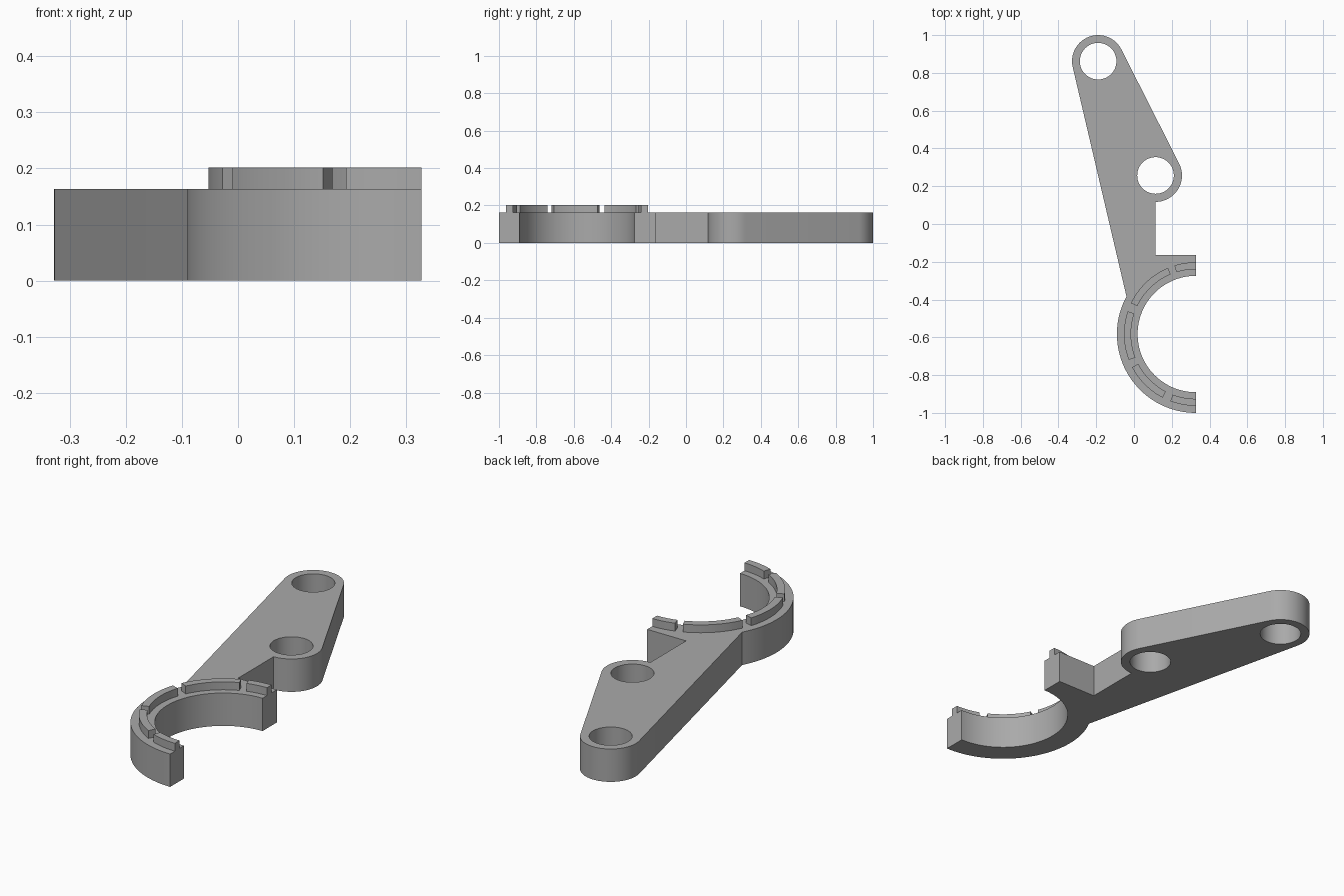
import bpy, bmesh
from math import radians, sin, cos, pi

cube = bpy.data.objects.get("Cube")
if cube:
    bpy.data.objects.remove(cube)

GREY = (0.4, 0.4, 0.4, 1)
metal = bpy.data.materials.new("plain grey")
metal.use_nodes = True
metal.diffuse_color = GREY
metal.node_tree.nodes["Principled BSDF"].inputs["Base Color"].default_value = GREY

BODY_TOP, RIB_TOP = 0.163, 0.202
CLAMP = (0.327, -0.5825)      # clamp ring centre
TIP = (-0.19, 0.862)          # far pivot centre
ELBOW = (0.114, 0.257)        # near pivot centre


def arc(centre, radius, start, end, steps):
    """Points along an arc, angles in degrees."""
    angles = [radians(start + (end - start) * i / steps) for i in range(steps + 1)]
    return [(centre[0] + radius * cos(a), centre[1] + radius * sin(a)) for a in angles]


def circle(centre, radius, steps=48):
    return arc(centre, radius, 0, 360, steps)[:-1]


def plate(name, loops, bottom, top):
    """Fill an outline (with optional holes) and extrude it upwards."""
    bm = bmesh.new()
    edges = []
    for loop in loops:
        verts = [bm.verts.new((x, y, bottom)) for x, y in loop]
        edges += [bm.edges.new((v, verts[i - 1])) for i, v in enumerate(verts)]
    bmesh.ops.triangle_fill(bm, edges=edges, use_beauty=True, normal=(0, 0, 1))
    grown = bmesh.ops.extrude_face_region(bm, geom=bm.faces[:], use_keep_orig=True)
    moved = [g for g in grown["geom"] if isinstance(g, bmesh.types.BMVert)]
    bmesh.ops.translate(bm, verts=moved, vec=(0, 0, top - bottom))
    bmesh.ops.recalc_face_normals(bm, faces=bm.faces[:])
    mesh = bpy.data.meshes.new(name)
    bm.to_mesh(mesh)
    bm.free()
    mesh.materials.append(metal)
    obj = bpy.data.objects.new(name, mesh)
    bpy.context.collection.objects.link(obj)
    bpy.ops.object.select_all(action='DESELECT')
    obj.select_set(True)
    bpy.context.view_layer.objects.active = obj
    bpy.ops.object.shade_smooth_by_angle(angle=radians(30))
    return obj


# Arm and half clamp ring in one outline, with two pivot holes
outline = arc(CLAMP, 0.4175, 270, 151.5, 40)
outline += arc(TIP, 0.138, 193, 26.7, 32)
outline += arc(ELBOW, 0.14, 26.7, -90, 24)
outline += [(ELBOW[0], -0.163), (CLAMP[0], -0.163)]
outline += arc(CLAMP, 0.308, 90, 270, 56)
plate("lever_arm", [outline, circle(TIP, 0.097), circle(ELBOW, 0.097)], 0, BODY_TOP)

# Raised rib segments around the clamp ring
ribs = [(90, 107.3), (112.8, 154.5), (161.6, 201.2), (207.5, 242.5), (249.2, 270)]
for i, (start, end) in enumerate(ribs):
    steps = max(6, round((end - start) / 3))
    rib = arc(CLAMP, 0.38, start, end, steps) + arc(CLAMP, 0.343, end, start, steps)
    plate(f"clamp_rib_{i + 1}", [rib], BODY_TOP, RIB_TOP)
